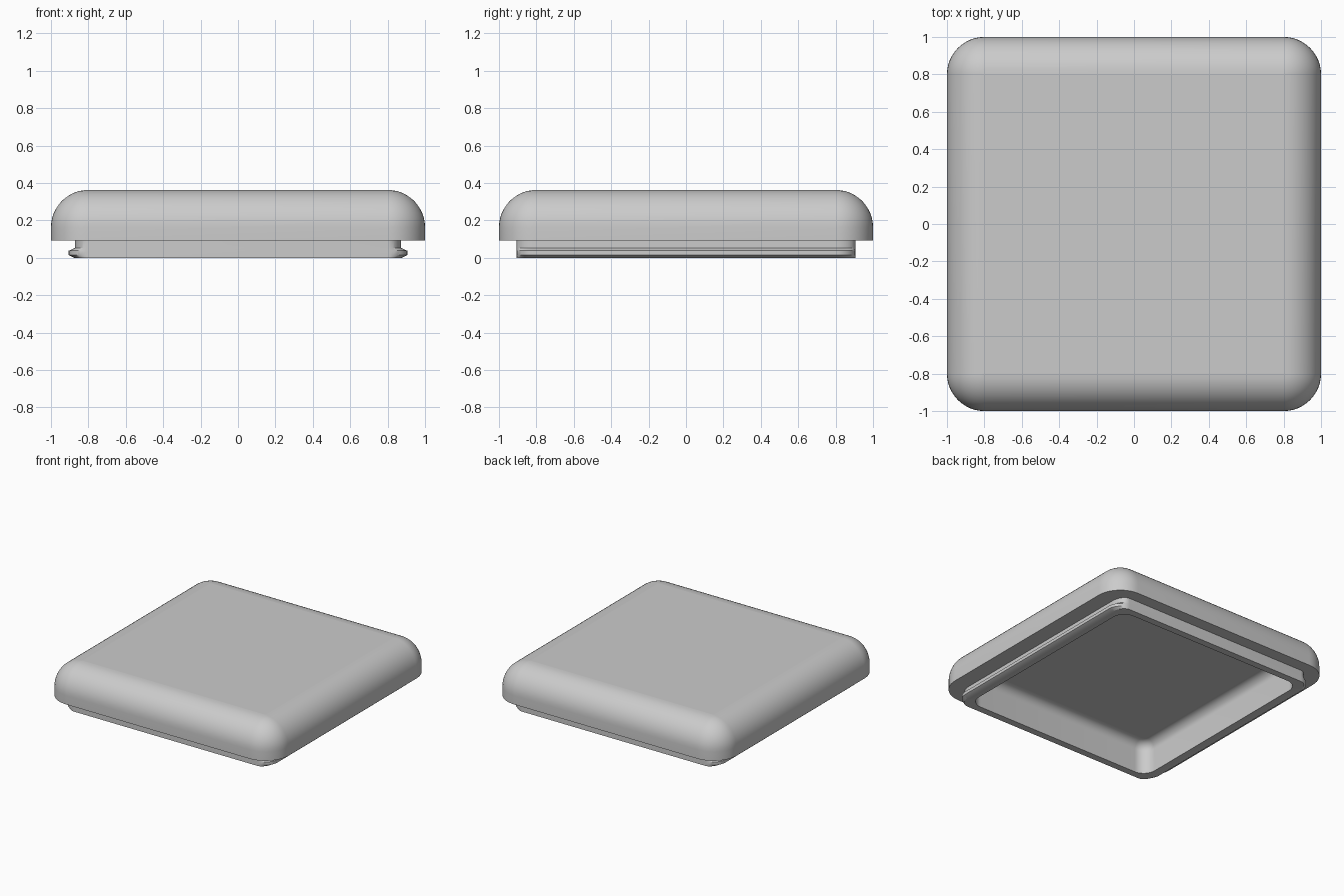
import bpy
import bmesh
from math import sin, cos, pi

cube = bpy.data.objects.get("Cube")
if cube:
    bpy.data.objects.remove(cube, do_unlink=True)

grey = bpy.data.materials.new("light grey plastic")
grey.use_nodes = True
colour = (0.6, 0.6, 0.6, 1)
grey.diffuse_color = colour
grey.node_tree.nodes["Principled BSDF"].inputs["Base Color"].default_value = colour

STEPS = 12          # segments in each rounded corner and fillet


def ring(bm, hx, hy, rx, ry, z):
    """Rounded rectangle of half sizes hx, hy with corner radii rx, ry."""
    verts = []
    for quarter, (sx, sy) in enumerate([(1, 1), (-1, 1), (-1, -1), (1, -1)]):
        for i in range(STEPS + 1):
            a = (quarter + i / STEPS) * pi / 2
            verts.append(bm.verts.new((sx * (hx - rx) + rx * cos(a),
                                       sy * (hy - ry) + ry * sin(a), z)))
    return verts


def loft(name, sections):
    """Skin a stack of rounded rectangles and cap both ends."""
    bm = bmesh.new()
    rings = [ring(bm, *s) for s in sections]
    for low, high in zip(rings, rings[1:]):
        for i in range(len(low)):
            j = (i + 1) % len(low)
            bm.faces.new((low[i], low[j], high[j], high[i]))
    bm.faces.new(rings[0])
    bm.faces.new(rings[-1])
    bmesh.ops.recalc_face_normals(bm, faces=bm.faces)
    mesh = bpy.data.meshes.new(name)
    bm.to_mesh(mesh)
    bm.free()
    mesh.materials.append(grey)
    obj = bpy.data.objects.new(name, mesh)
    bpy.context.collection.objects.link(obj)
    bpy.ops.object.select_all(action="DESELECT")
    obj.select_set(True)
    bpy.context.view_layer.objects.active = obj
    bpy.ops.object.shade_smooth_by_angle(angle=pi / 7)
    for face in mesh.polygons:
        if len(face.vertices) > 4:      # keep the two caps flat
            face.use_smooth = False


sections = []

# Hollow inside: ceiling, fillet and wall down to the rim
CEILING, FILLET = 0.25, 0.07
for i in range(STEPS + 1):
    a = pi / 2 * (1 - i / STEPS)
    inset = FILLET * (1 - cos(a))
    r = 0.10 - inset
    sections.append((0.82 - inset, 0.85 - inset, r, r,
                     CEILING - FILLET + FILLET * sin(a)))
sections.append((0.82, 0.85, 0.10, 0.10, 0))

# Plug lip with a snap bead on the two sides, then the neck
UNDERSIDE = 0.092
for hx, z in [(0.875, 0), (0.905, 0.014), (0.905, 0.038),
              (0.872, 0.053), (0.872, UNDERSIDE)]:
    sections.append((hx, 0.905, hx - 0.80, 0.105, z))

# Outer lid: underside, upright edge and rounded top
EDGE, TOP = 0.2, 0.363
sections.append((1, 1, EDGE, EDGE, UNDERSIDE))
for i in range(STEPS + 1):
    a = pi / 2 * i / STEPS
    h = 1 - EDGE + EDGE * cos(a)
    r = max(EDGE * cos(a), 0.003)
    sections.append((h, h, r, r, TOP - EDGE + EDGE * sin(a)))

loft("square_lid", sections)
